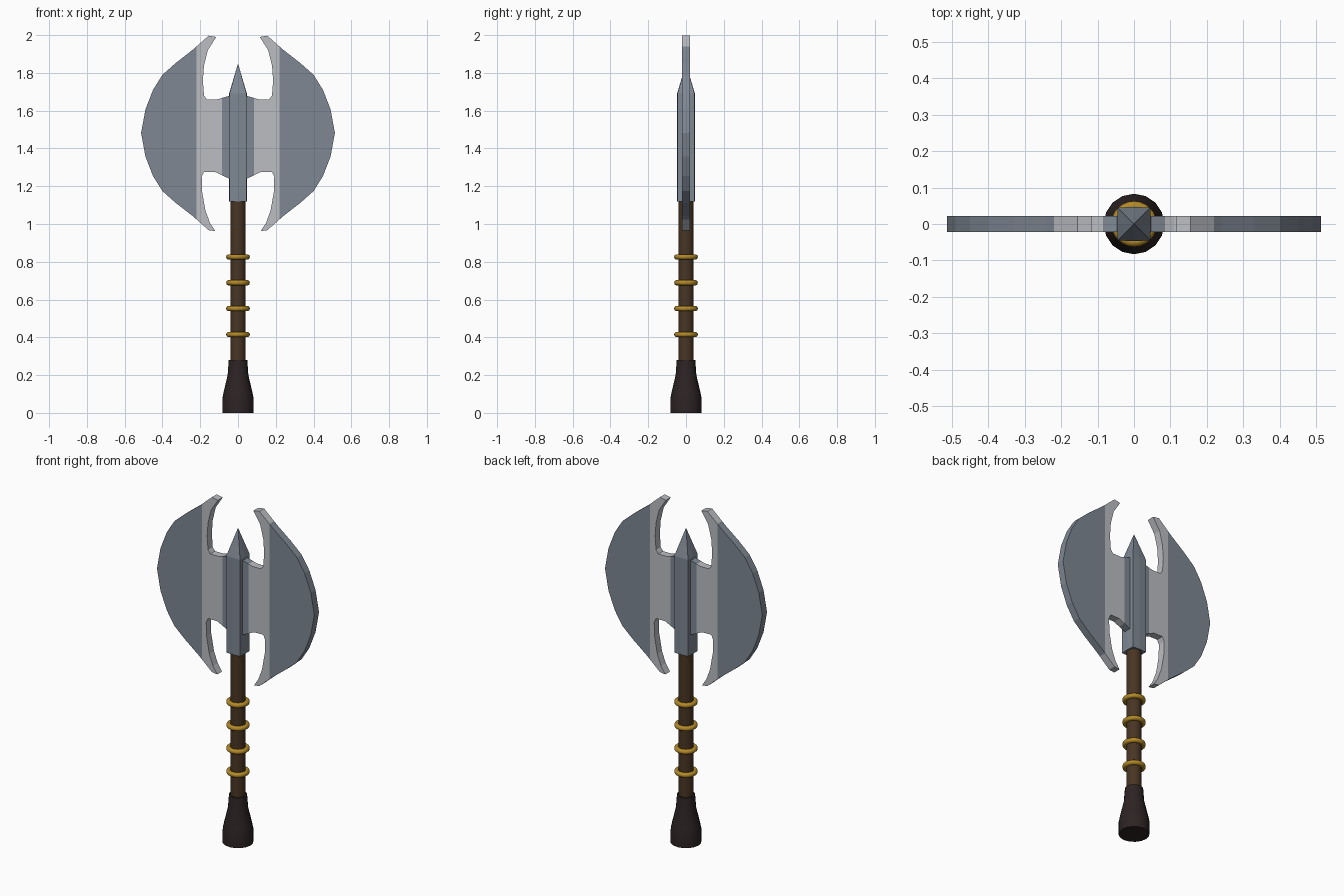
import bpy, bmesh, math
from mathutils import Vector

cube = bpy.data.objects.get("Cube")
if cube:
    bpy.data.objects.remove(cube, do_unlink=True)


def material(name, rgb):
    m = bpy.data.materials.new(name)
    m.use_nodes = True
    m.diffuse_color = (*rgb, 1)
    bsdf = next(n for n in m.node_tree.nodes if n.type == 'BSDF_PRINCIPLED')
    bsdf.inputs["Base Color"].default_value = (*rgb, 1)
    return m


steel = material("steel", (0.21, 0.245, 0.29))
bright = material("bright_steel", (0.50, 0.51, 0.54))
wood = material("brown_wood", (0.065, 0.036, 0.017))
leather = material("dark_leather", (0.026, 0.017, 0.017))
gold = material("gold", (0.45, 0.25, 0.02))


def add_object(name, bm, mats):
    bmesh.ops.recalc_face_normals(bm, faces=bm.faces)
    mesh = bpy.data.meshes.new(name)
    bm.to_mesh(mesh)
    bm.free()
    for m in mats:
        mesh.materials.append(m)
    obj = bpy.data.objects.new(name, mesh)
    bpy.context.collection.objects.link(obj)
    return obj


def smooth(obj, degrees=40):
    bpy.ops.object.select_all(action='DESELECT')
    obj.select_set(True)
    bpy.context.view_layer.objects.active = obj
    bpy.ops.object.shade_smooth_by_angle(angle=math.radians(degrees))


def loft(name, rings, mat):
    """Join closed rings of points; a single-point ring makes a tip."""
    bm = bmesh.new()
    loops = [[bm.verts.new(p) for p in ring] for ring in rings]
    for a, b in zip(loops, loops[1:]):
        n = len(a)
        for i in range(n):
            j = (i + 1) % n
            if len(b) == 1:
                bm.faces.new((a[i], a[j], b[0]))
            else:
                bm.faces.new((a[i], a[j], b[j], b[i]))
    for end in (loops[0], loops[-1]):
        if len(end) > 2:
            bm.faces.new(end)
    return add_object(name, bm, [mat])


def circle(r, z, n):
    return [(r * math.cos(math.tau * i / n), r * math.sin(math.tau * i / n), z)
            for i in range(n)]


# Shaft and flared pommel
smooth(loft("shaft", [circle(0.041, z, 16) for z in (0.2, 1.15)], wood))
pommel = [(0.083, 0), (0.083, 0.075), (0.076, 0.11), (0.055, 0.2), (0.049, 0.28)]
smooth(loft("pommel", [circle(r, z, 16) for r, z in pommel], leather))

# Gold grip rings
for i in range(4):
    bpy.ops.mesh.primitive_torus_add(
        major_radius=0.049, minor_radius=0.014, major_segments=24,
        minor_segments=10, location=(0, 0, 0.415 + i * 0.137))
    ring = bpy.context.object
    ring.name = f"grip_ring_{i + 1}"
    ring.data.materials.append(gold)
    smooth(ring, 60)


# Square head socket with a faint ridge along each side, ending in a spike
def socket_ring(z, half=0.045, ridge=0.047):
    pts = []
    for i in range(8):
        r = ridge if i % 2 == 0 else half * math.sqrt(2)
        a = math.tau * i / 8
        pts.append((r * math.cos(a), r * math.sin(a), z))
    return pts


loft("head_socket", [socket_ring(1.12), socket_ring(1.69), [(0, 0, 1.85)]], steel)

# Blade: one crescent, extruded, banded by colour and mirrored
MID = 1.482
arc = [(0.155, 0.515), (0.24, 0.44), (0.33, 0.37), (0.40, 0.308),
       (0.45, 0.228), (0.49, 0.125)]
upper = [(0.03, 1.683), (0.11, 1.66), (0.165, 1.66), (0.18, 1.68),
         (0.186, 1.76), (0.18, 1.84), (0.16, 1.92), (0.115, 1.99)]
lower = [(0.12, 0.962), (0.148, 1.005), (0.172, 1.07), (0.19, 1.17),
         (0.192, 1.25), (0.18, 1.276), (0.12, 1.275), (0.03, 1.232)]
outline = (upper + [(x, MID + d) for x, d in arc] + [(0.513, MID)]
           + [(x, MID - d) for x, d in reversed(arc)] + lower)
HALF = 0.022
BAND = (0.085, 0.22)

bm = bmesh.new()
face = bm.faces.new([bm.verts.new((x, -HALF, z)) for x, z in outline])
side = bmesh.ops.extrude_face_region(bm, geom=[face], use_keep_orig=True)
bmesh.ops.translate(bm, vec=(0, 2 * HALF, 0),
                    verts=[g for g in side["geom"] if isinstance(g, bmesh.types.BMVert)])
bmesh.ops.triangulate(bm, faces=[f for f in bm.faces if len(f.verts) > 4])
for x in BAND:
    bmesh.ops.bisect_plane(bm, geom=bm.verts[:] + bm.edges[:] + bm.faces[:],
                           plane_co=Vector((x, 0, 0)), plane_no=Vector((1, 0, 0)))
for f in bm.faces:
    f.material_index = int(BAND[0] < f.calc_center_median().x < BAND[1])
blades = add_object("blades", bm, [steel, bright])
mirror = blades.modifiers.new("Mirror", 'MIRROR')
mirror.use_axis[0] = True
mirror.use_mirror_merge = False
